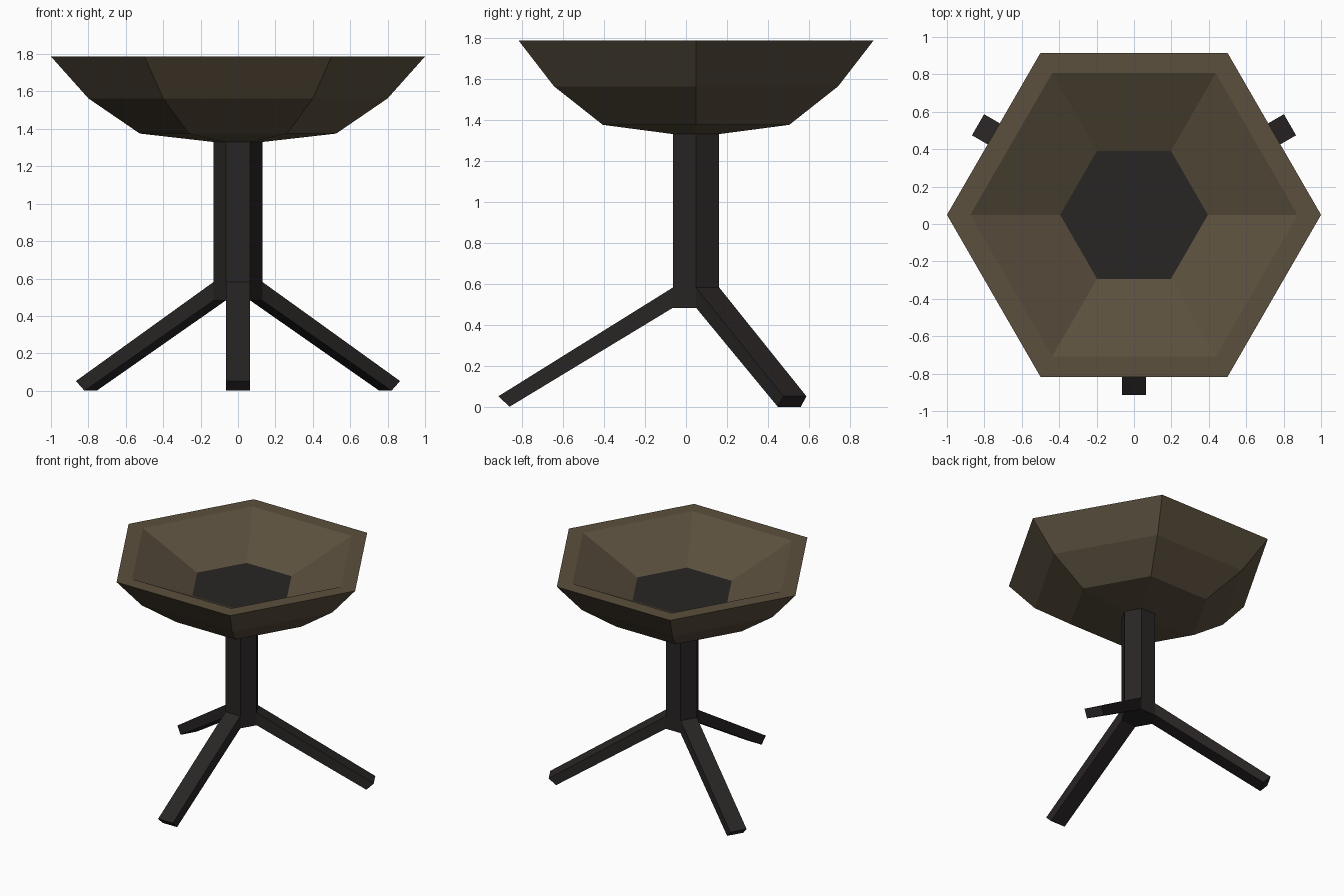
import bpy, bmesh
from math import cos, sin, pi, radians
from mathutils import Matrix, Vector

if "Cube" in bpy.data.objects:
    bpy.data.objects.remove(bpy.data.objects["Cube"])

CY = 0.049          # the hexagonal axis sits slightly behind the origin
COL_R = 0.13        # column corner radius
COL_A = COL_R * cos(pi / 6)


def material(name, rgb):
    m = bpy.data.materials.new(name)
    m.diffuse_color = (*rgb, 1)
    m.use_nodes = True
    m.node_tree.nodes["Principled BSDF"].inputs["Base Color"].default_value = m.diffuse_color
    return m


bronze = material("bronze", (0.105, 0.08, 0.048))
iron = material("dark_iron", (0.022, 0.018, 0.018))


def finish(name, bm, mat):
    me = bpy.data.meshes.new(name)
    bm.to_mesh(me)
    bm.free()
    ob = bpy.data.objects.new(name, me)
    ob.location.y = CY
    me.materials.append(mat)
    bpy.context.collection.objects.link(ob)
    return ob


def hex_loft(name, profile, mat, cap_start=False, cap_end=False):
    """Join hexagonal rings given as (radius, height), bottom outside first."""
    bm = bmesh.new()
    rings = [[bm.verts.new((r * cos(i * pi / 3), r * sin(i * pi / 3), z))
              for i in range(6)] for r, z in profile]
    for a, b in zip(rings, rings[1:]):
        for i in range(6):
            j = (i + 1) % 6
            bm.faces.new((a[i], a[j], b[j], b[i]))
    if cap_start:
        bm.faces.new(rings[0][::-1])
    if cap_end:
        bm.faces.new(rings[-1])
    return finish(name, bm, mat)


# Bowl: outer shell, flat rim and sloping inside
hex_loft("bowl", [(COL_R, 1.33), (0.525, 1.375), (0.80, 1.563), (1.0, 1.787),
                  (0.875, 1.787), (0.395, 1.56)], bronze)

# Dark bed on the bowl's floor
hex_loft("bowl_bed", [(0.395, 1.56)], iron, cap_end=True)

# Hexagonal column
hex_loft("column", [(COL_R, 0.483), (COL_R, 1.33)], iron, cap_start=True)


# Splayed legs, each growing out of an alternate column face
def leg(name, angle):
    bm = bmesh.new()
    side = [(COL_A, 0.483), (0.91, 0.0), (0.963, 0.052), (COL_A, 0.582)]
    rot = Matrix.Rotation(angle, 3, 'Z')
    left, right = ([bm.verts.new(rot @ Vector((r, w, z))) for r, z in side]
                   for w in (-COL_R / 2, COL_R / 2))
    bm.faces.new(left)
    bm.faces.new(right[::-1])
    for i in range(3):      # underside, foot and top
        bm.faces.new((left[i + 1], left[i], right[i], right[i + 1]))
    bmesh.ops.recalc_face_normals(bm, faces=bm.faces)
    finish(name, bm, iron)


for name, deg in (("front_leg", -90), ("right_leg", 30), ("left_leg", 150)):
    leg(name, radians(deg))
